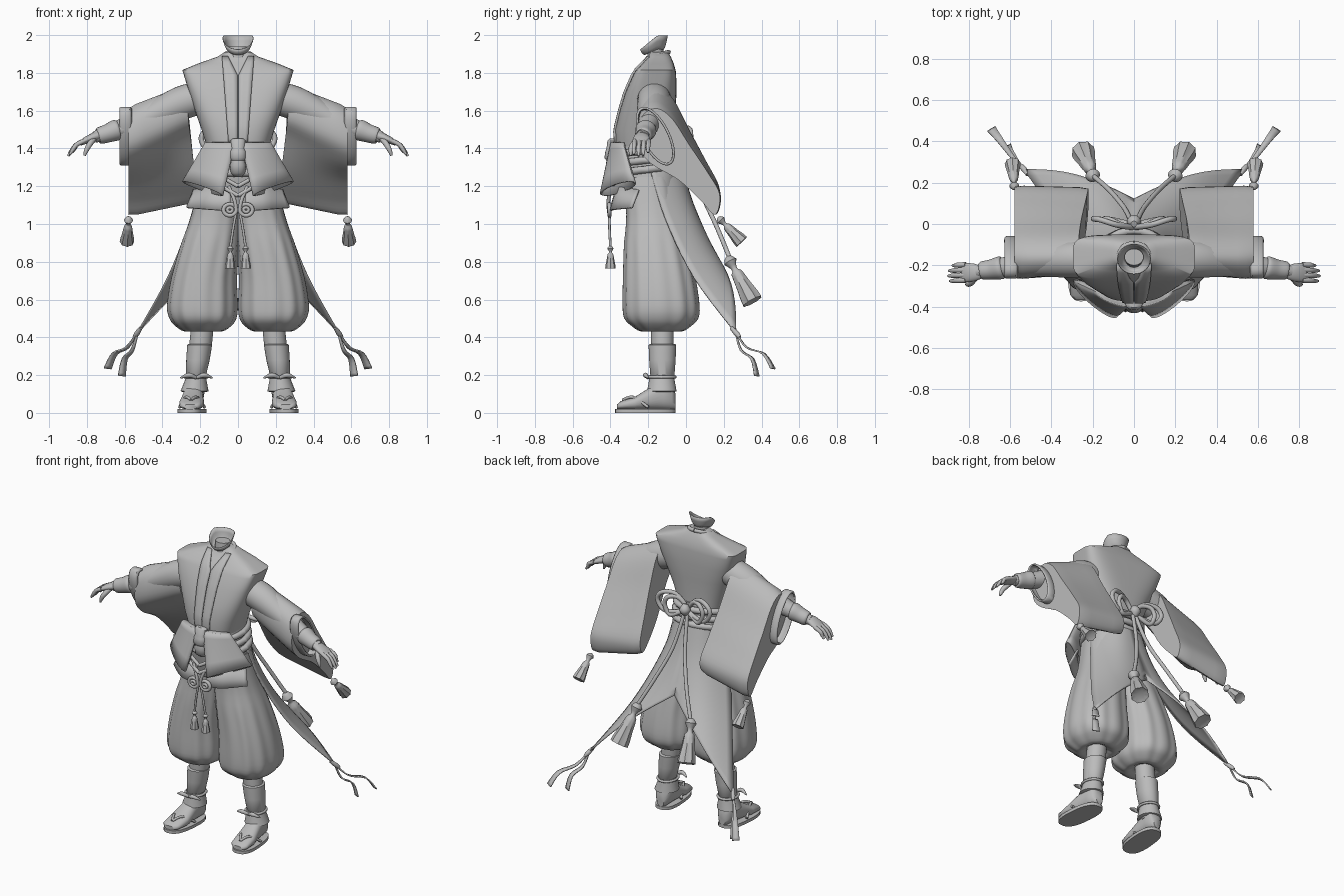
import bpy, bmesh, math
from math import sin, cos, pi
from mathutils import Vector as V
from mathutils.bvhtree import BVHTree

cube = bpy.data.objects.get("Cube")
if cube:
    bpy.data.objects.remove(cube)

cloth = bpy.data.materials.new("plain grey")
cloth.use_nodes = True
cloth.diffuse_color = (0.5, 0.5, 0.5, 1)
cloth.node_tree.nodes["Principled BSDF"].inputs["Base Color"].default_value = (0.5, 0.5, 0.5, 1)
made = []


def loft(name, rings, cap=True, wrap=True, solid=0, mirror=False):
    """Skin a list of equal point rows; wrap closes each row."""
    bm = bmesh.new()
    rows = [[bm.verts.new(p) for p in r] for r in rings]
    n = len(rows[0])
    for a, b in zip(rows, rows[1:]):
        for i in range(n if wrap else n - 1):
            j = (i + 1) % n
            bm.faces.new((a[i], a[j], b[j], b[i]))
    if cap and wrap:
        bm.faces.new(rows[0])
        bm.faces.new(rows[-1])
    bmesh.ops.recalc_face_normals(bm, faces=bm.faces)
    me = bpy.data.meshes.new(name)
    bm.to_mesh(me)
    bm.free()
    me.materials.append(cloth)
    ob = bpy.data.objects.new(name, me)
    bpy.context.collection.objects.link(ob)
    if solid:
        m = ob.modifiers.new("Thickness", 'SOLIDIFY')
        m.thickness, m.offset = solid, 0
    if mirror:
        ob.modifiers.new("Mirror", 'MIRROR')
    made.append(ob)
    return ob


def smooth(pts, k=5, closed=False):
    """Catmull-Rom points through a short path."""
    pts = [V(p) for p in pts]
    n, out = len(pts), []
    get = (lambda i: pts[i % n]) if closed else (lambda i: pts[max(0, min(n - 1, i))])
    for i in range(n if closed else n - 1):
        a, b, c, d = (get(i + o) for o in (-1, 0, 1, 2))
        for s in range(k):
            t = s / k
            out.append(0.5 * (2 * b + (c - a) * t + (2 * a - 5 * b + 4 * c - d) * t * t
                              + (3 * b - a - 3 * c + d) * t ** 3))
    return out if closed else out + [pts[-1]]


def oval(c, a, b, axis='z', n=32, p=2, pleat=0, lobes=8):
    """Superellipse ring about one axis, optionally pleated."""
    out = []
    for i in range(n):
        t = 2 * pi * i / n
        f = 1 + pleat * cos(lobes * t)
        u = a * f * math.copysign(abs(cos(t)) ** (2 / p), cos(t))
        w = b * f * math.copysign(abs(sin(t)) ** (2 / p), sin(t))
        out.append(V(c) + V({'z': (u, w, 0), 'x': (0, u, w), 'y': (u, 0, w)}[axis]))
    return out


def tube(name, path, r, closed=False, mirror=False, k=5, n=10):
    """Round cord along a path; r is a radius or one per path point."""
    rs = [r] * len(path) if isinstance(r, (int, float)) else r
    rad = [v.x for v in smooth([(q, 0, 0) for q in rs], k, closed)]
    pts = smooth(path, k, closed)
    m, rings = len(pts), []
    side = None
    for i, p in enumerate(pts):
        nxt = pts[(i + 1) % m] if closed else pts[min(i + 1, m - 1)]
        prv = pts[i - 1] if closed or i else pts[0]
        d = (nxt - prv).normalized()
        side = (side or d.orthogonal())
        side = (side - d * side.dot(d)).normalized()
        up = d.cross(side)
        rings.append([p + rad[i] * (side * cos(2 * pi * j / n) + up * sin(2 * pi * j / n)) for j in range(n)])
    if closed:
        rings.append(rings[0])
    loft(name, rings, cap=not closed, mirror=mirror)


def tassel(name, start, end, r):
    """Mirrored pair: bead, collar and fluted skirt from start to end."""
    a, b = V(start), V(end)
    q = (b - a).to_track_quat('Z', 'Y')
    ln = (b - a).length
    prof = [(-.14, .1), (-.1, .4), (0, .66), (.1, .4), (.16, .28), (.22, .32), (.27, .55),
            (.38, .62), (.6, .75), (.85, .95), (1, 1), (.97, .6)]
    rings = []
    for t, s in prof:
        ring = oval((0, 0, t * ln), r * s, r * s, n=24, pleat=.07 if t > .3 else 0)
        rings.append([a + q @ p for p in ring])
    loft(name, rings, mirror=True)


def stack(spec, p=2, n=32):
    """Horizontal rings from (z, half width, front y, back y, optional squareness)."""
    return [oval((0, (f + b) / 2, z), h, (b - f) / 2, n=n, p=sq[0] if sq else p) for z, h, f, b, *sq in spec]


# Vest with square shoulders
vest = loft("vest", stack([(1.41, .165, -.37, -.06, 2.7), (1.5, .193, -.375, -.06, 2.8), (1.6, .228, -.35, -.055, 3.2),
                           (1.7, .26, -.32, -.05, 4), (1.79, .287, -.28, -.052, 5), (1.815, .295, -.265, -.055, 5),
                           (1.85, .21, -.23, -.065, 4), (1.885, .11, -.2, -.08, 3), (1.91, .07, -.19, -.095, 2.5)],
                          n=80))
bm = bmesh.new()
bm.from_mesh(vest.data)
tree = BVHTree.FromBMesh(bm)
bm.free()


def on_front(x, z):
    hit = tree.ray_cast(V((x, -2, z)), V((0, 1, 0)))[0]
    return V((x, (hit.y if hit else -.2) - .004, z))


# Crossed lapels laid over the vest front, and the collar behind the neck
rows = []
for i in range(15):
    z = 1.885 - i * .033
    inner = max(.003, .055 * (z - 1.78) / .11)
    outer = .085 - .035 * i / 14
    rows.append([on_front(inner + (outer - inner) * j / 3, z) for j in range(4)])
loft("lapel", rows, wrap=False, solid=.014, mirror=True)
tube("collar", [(.0, -.092, 1.91), (.05, -.11, 1.905), (.075, -.16, 1.89), (.05, -.215, 1.85), (.008, -.265, 1.78)],
     .012, mirror=True)

# Neck flaring into an open jaw whose rim drops toward the chin
loft("neck", stack([(1.82, .055, -.21, -.1), (1.89, .047, -.205, -.118), (1.94, .046, -.2, -.12)]))
rim = [p - V((0, 0, max(0, (-.15 - p.y) * .8))) for p in oval((0, -.17, 1.998), .08, .072)]
base = [p - V((0, 0, max(0, (-.15 - p.y) * .4))) for p in oval((0, -.165, 1.925), .044, .045)]
loft("jaw", [[a.lerp(b, t) - V((0, 0, .014 * sin(pi * t))) for a, b in zip(base, rim)]
             for t in (0, .25, .5, .75, 1)], cap=False, solid=.004)

# Waist and wrapped sash
loft("waist", stack([(1.44, .165, -.37, -.05), (1.3, .185, -.36, -.03), (1.18, .21, -.34, -.03),
                     (1.08, .2, -.31, -.05)], p=2.4))
for z, g in ((1.39, .0), (1.34, .008), (1.29, .016)):
    tube("sash_band", [p + V((0, 0, .12 * (p.y + .2))) for p in oval((0, -.2, z), .178 + g, .168, n=16)],
         .02, closed=True, k=2)

# Balloon trousers
legs = [(1.25, .09, .11, -.2, .13), (1.05, .115, .13, -.175, .14), (.9, .145, .152, -.16, .165),
        (.72, .178, .17, -.142, .188), (.57, .188, .184, -.132, .2), (.5, .186, .174, -.131, .192),
        (.46, .184, .145, -.13, .155), (.432, .184, .1, -.13, .108), (.45, .184, .06, -.13, .06)]
zs = smooth([(z, x, 0) for z, x, *_ in legs], 3)
hs = smooth([(h, y, d) for *_, h, y, d in legs], 3)
loft("trouser_leg", [oval((a.y, b.y, a.x), b.x, b.z, n=96, p=2.3, pleat=.02 if a.x < .95 else .008, lobes=12)
                     for a, b in zip(zs, hs)], mirror=True)

# Lower legs, guards, feet and sandals
loft("shin", [oval((x, -.125, z), r, r) for z, x, r in
              ((.47, .187, .06), (.36, .198, .06), (.2, .22, .048), (.1, .228, .05))], mirror=True)
loft("shin_guard", [oval((x, -.125, z), a, b) for z, x, a, b in
                    ((.365, .203, .058, .066), (.36, .203, .066, .073), (.28, .212, .062, .07),
                     (.2, .222, .053, .064), (.195, .222, .048, .06))], mirror=True)
loft("ankle_cover", [oval((x, -.128, z), a, b) for z, x, a, b in
                     ((.2, .222, .052, .064), (.17, .224, .058, .068), (.115, .23, .074, .078),
                      (.11, .23, .06, .065))], mirror=True)
tube("ankle_cord", oval((.222, -.128, .19), .059, .07, n=12), .008, closed=True, mirror=True, k=2)
for s in (-1, 1):
    tube("ankle_tie", [(.22, -.2, .185), (.22 + s * .04, -.215, .2), (.22 + s * .085, -.2, .185)],
         [.008, .013, .004], mirror=True)
loft("foot", [oval((.228 - (y + .06) * .08, y, (a + b) / 2), h, (b - a) / 2, 'y', p=2.4) for y, h, a, b in
              ((-.365, .035, .02, .045), (-.345, .058, .018, .062), (-.27, .066, .016, .085), (-.19, .055, .016, .135),
               (-.12, .052, .016, .18), (-.075, .046, .016, .16), (-.055, .025, .02, .1))], mirror=True)
sole = [V((p.x - (p.y + .215) * .08, p.y, 0)) for p in oval((.243, -.215, 0), .074, .16, p=2.6)]
loft("sandal_sole", [sole, [p + V((0, 0, .02)) for p in sole]], mirror=True)
for s in (-1, 1):
    tube("sandal_strap", [(.25, -.335, .068), (.247 + s * .03, -.28, .083), (.243 + s * .066, -.2, .03)],
         .008, mirror=True)

# Hanging sleeves: sections are (y, z) loops lofted outwards
inner = [(-.16, 1.74), (-.07, 1.67), (.02, 1.5), (.1, 1.35), (.175, 1.2), (.15, 1.115), (.08, 1.17),
         (-.03, 1.29), (-.15, 1.46), (-.235, 1.56), (-.23, 1.68)]
outer = [(-.17, 1.62), (-.08, 1.57), (.02, 1.42), (.12, 1.27), (.185, 1.15), (.16, 1.04), (.08, 1.12),
         (-.04, 1.23), (-.19, 1.32), (-.265, 1.42), (-.25, 1.56)]
rings = []
for i in range(9):
    t = i / 8
    mix = []
    for a, b in zip(inner, outer):
        y, z = V(a).lerp(V(b), t)
        slant = .03 * (1 - t) * max(-.6, min(1, (1.45 - z) / .25))
        mix.append(V((.25 + .33 * t - slant, y, z)))
    mid = sum(mix, V()) / len(mix)
    pinch = .97 if i in (0, 8) else 1
    rings.append([mid + (p - mid) * pinch for p in smooth(mix, 5, True)])
loft("sleeve", rings, mirror=True)
cuff = [[p - V((0, (p.z - 1.465) * .4, 0)) for p in oval((x, -.162, 1.465), .075 + e, .148 + e, 'x')]
        for x, e in ((.565, -.006), (.575, .003), (.618, .003), (.625, -.003))]
loft("sleeve_cuff", cuff, cap=False, solid=.01, mirror=True)
tassel("sleeve_tassel", (.58, .185, 1.02), (.588, .295, .905), .036)

# Arms, wrist guards and hands
tube("arm", [(.12, -.17, 1.69), (.3, -.17, 1.64), (.5, -.19, 1.55), (.66, -.215, 1.49), (.76, -.23, 1.46)],
     [.08, .09, .065, .045, .03], mirror=True, n=20)
tube("wrist_guard", [(.635, -.21, 1.5), (.645, -.212, 1.497), (.69, -.22, 1.48), (.735, -.225, 1.467), (.742, -.226, 1.465)],
     [.045, .056, .049, .044, .034], mirror=True, n=20)
loft("palm", [oval((x, -.235, z), a, b, 'x') for x, z, a, b in
              ((.735, 1.468, .028, .024), (.77, 1.458, .042, .025), (.81, 1.442, .047, .02), (.835, 1.428, .04, .014))],
     mirror=True)
for i in range(4):
    y, ln = -.272 + i * .025, (.9, 1, .95, .75)[i]
    tube("finger", [(.815, y, 1.44), (.855, y - .002, 1.42), (.815 + .065 * ln, y - .004, 1.435 - .045 * ln),
                    (.815 + .085 * ln, y - .004, 1.435 - .075 * ln)], [.013, .012, .011, .006], mirror=True, k=3)
tube("thumb", [(.765, -.255, 1.45), (.79, -.285, 1.415), (.805, -.292, 1.385), (.812, -.292, 1.362)],
     [.016, .015, .012, .006], mirror=True, k=3)

# Split coat tail sweeping back to two points
edge_in = smooth([(0, -.03, 1.33), (0, .025, 1.14), (0, .08, 1.0), (0, .12, .89)], 5)
edge_out = smooth([(.19, -.19, 1.29), (.25, -.11, 1.03), (.37, .04, .72), (.535, .265, .42)], 5)
rows = []
for a, b in zip(edge_in, edge_out):
    rows.append([a.lerp(b, j / 10) + V((.01, .045, .025)) * sin(pi * j / 10) for j in range(11)])
loft("coat_tail", rows, wrap=False, solid=.008, mirror=True)
for end in ((.69, .46, .235), (.615, .375, .195)):
    a, b = V((.53, .262, .43)), V(end)
    path = smooth([a, a.lerp(b, .35) + V((0, -.01, -.015)), a.lerp(b, .7) + V((.01, .01, .02)), b], 4)
    half = [V((.004 + .0013 * i, -.001 * i, .0002 * i)) for i in range(len(path))]
    loft("tail_ribbon", [[p - h, p + h] for p, h in zip(path, half)], wrap=False, solid=.008, mirror=True)
tube("tail_wrap", [(.515, .24, .45), (.535, .268, .42), (.55, .285, .4)], [.01, .014, .009], mirror=True)

# Large front bow: open hanging loops and a centre knot
bow = []
for t in (0, .15, .4, .7, 1):
    a, b = V((.02, -.385, 1.43)).lerp(V((.085, -.43, 1.15)), t), V((.17, -.34, 1.43)).lerp(V((.29, -.29, 1.225)), t)
    thick = .025 + .04 * t
    bow.append([a.lerp(b, .5 - .5 * cos(u)) + V((-.35, -.9, .05)) * thick * sin(u)
                for u in (2 * pi * k / 24 for k in range(24))])
loft("bow_loop", bow, cap=False, solid=.01, mirror=True)
loft("bow_top", [bow[0], [p.lerp(V((.09, -.365, 1.437)), .6) for p in bow[0]]], mirror=True)
loft("bow_knot", [oval((0, y, z), a, b, p=2.3) for z, y, a, b in
                  ((1.452, -.375, .03, .03), (1.44, -.38, .042, .036), (1.4, -.385, .036, .036), (1.385, -.385, .044, .042),
                   (1.35, -.388, .046, .044), (1.335, -.385, .036, .036), (1.31, -.385, .042, .04),
                   (1.27, -.38, .038, .036), (1.25, -.37, .02, .02))])
loft("hip_flap", [smooth([(.04, -.365 - d, 1.195 - d * 3.5), (.15, -.345 - d, 1.195 - d * 3.3),
                          (.235 + d, -.25 - d, 1.18 - d * 2.6)], 5) for d in (0, .02, .036)],
     wrap=False, solid=.012, mirror=True)

# Front cords with rosette knot and two small tassels
for z in (1.25, 1.2):
    tube("front_cord", [(.14, -.365, z + .03), (.07, -.395, z - .01), (0, -.41, z - .05)], .011, mirror=True)
tube("front_cord_drop", [(.05, -.395, 1.2), (.02, -.41, 1.13), (.01, -.41, 1.08)], .01, mirror=True)
tube("rosette", oval((.043, -.405, 1.075), .034, .03, 'y', n=10), .011, closed=True, mirror=True, k=2)
tube("rosette_inner", oval((.043, -.41, 1.075), .014, .012, 'y', n=8), .009, closed=True, mirror=True, k=2)
tube("hanging_cord", [(.01, -.405, 1.06), (.025, -.405, .98), (.04, -.4, .88)], .007, mirror=True)
tassel("front_tassel", (.04, -.4, .87), (.042, -.4, .765), .026)

# Back cord bow with long tasselled ends
for s, z in ((1, 0), (.72, -.02)):
    tube("back_bow_loop", [(.005, -.015, 1.42), (.08 * s, -.005, 1.5 + z), (.16 * s, .02, 1.5 + z), (.195 * s, .025, 1.45 + z),
                           (.15 * s, .02, 1.385 + z), (.06 * s, .005, 1.39)], .014, closed=True, mirror=True)
tube("back_knot", [(0, .0, 1.455), (0, .01, 1.42), (0, .005, 1.385)], [.015, .034, .015], n=16)
tube("back_cord", [(.01, .0, 1.4), (.045, .075, 1.18), (.12, .165, .98), (.2, .235, .81)], .012, mirror=True)
tassel("back_tassel", (.2, .235, .8), (.248, .352, .59), .054)

# Shading
bpy.ops.object.select_all(action='DESELECT')
for ob in made:
    ob.select_set(True)
bpy.context.view_layer.objects.active = made[0]
bpy.ops.object.shade_smooth_by_angle(angle=math.radians(45))
